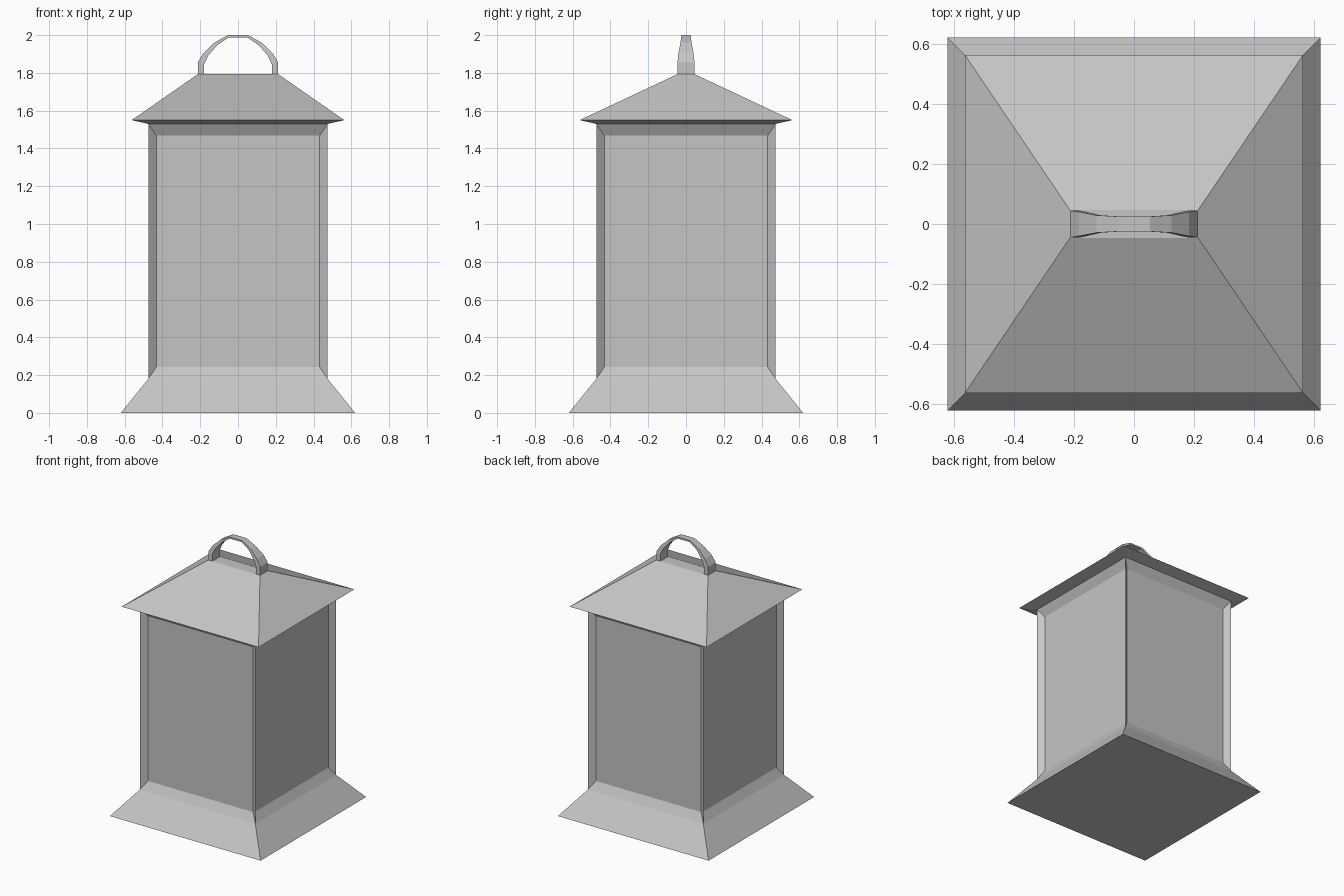
import bpy
import bmesh

cube = bpy.data.objects.get("Cube")
if cube:
    bpy.data.objects.remove(cube, do_unlink=True)

# Single painted-metal colour
grey = bpy.data.materials.new("plain grey")
grey.use_nodes = True
colour = (0.56, 0.56, 0.56, 1)
grey.diffuse_color = colour
grey.node_tree.nodes["Principled BSDF"].inputs["Base Color"].default_value = colour


def finish(name, bm):
    bmesh.ops.recalc_face_normals(bm, faces=bm.faces)
    mesh = bpy.data.meshes.new(name)
    bm.to_mesh(mesh)
    bm.free()
    mesh.materials.append(grey)
    obj = bpy.data.objects.new(name, mesh)
    bpy.context.collection.objects.link(obj)
    return obj


def loft(bm, rings):
    """Skin a closed tube of quads through four-point rings and cap both ends."""
    loops = [[bm.verts.new(p) for p in ring] for ring in rings]
    bands = []
    for a, b in zip(loops, loops[1:]):
        bands.append([bm.faces.new((a[i], a[(i + 1) % 4], b[(i + 1) % 4], b[i]))
                      for i in range(4)])
    bm.faces.new(loops[0])
    bm.faces.new(loops[-1])
    return bands


def level(hx, hy, z):
    return [(-hx, -hy, z), (hx, -hy, z), (hx, hy, z), (-hx, hy, z)]


# Lantern body: flared base, walls, eaves and hipped roof
bm = bmesh.new()
bands = loft(bm, [level(0.62, 0.62, 0), level(0.475, 0.475, 0.18),
                  level(0.475, 0.475, 1.53), level(0.563, 0.563, 1.55),
                  level(0.213, 0.046, 1.793)])
bmesh.ops.recalc_face_normals(bm, faces=bm.faces)

# Sunken panel with sloping borders in each wall
walls = bands[1]
bmesh.ops.inset_individual(bm, faces=walls, thickness=0.06, depth=-0.035)
for wall in walls:
    for v in wall.verts:
        v.co.z += 0.02 if v.co.z < 0.8 else -0.02
finish("lantern_body", bm)

# Carrying handle: half arch as (outer x, outer z, inner x, inner z, half depth)
half = [(0.213, 1.79, 0.18, 1.79, 0.045), (0.213, 1.855, 0.18, 1.845, 0.045),
        (0.183, 1.905, 0.157, 1.892, 0.04), (0.125, 1.96, 0.11, 1.947, 0.029),
        (0.053, 2.0, 0.048, 1.988, 0.025)]
arch = [(1, s) for s in half] + [(-1, s) for s in reversed(half)]
bm = bmesh.new()
loft(bm, [[(k * ox, -d, oz), (k * ox, d, oz), (k * ix, d, iz), (k * ix, -d, iz)]
          for k, (ox, oz, ix, iz, d) in arch])
finish("handle", bm)
